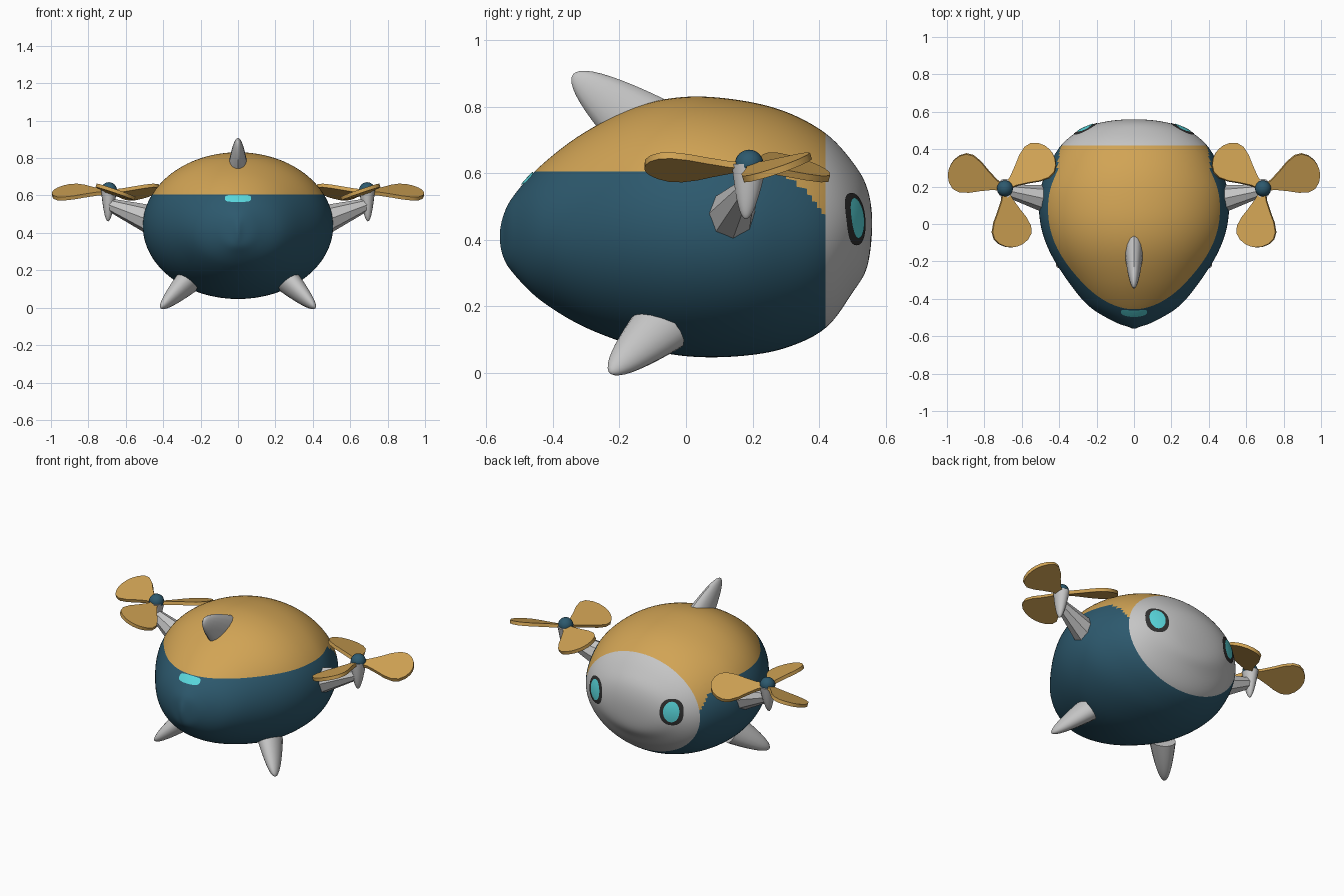
import bpy, bmesh
from math import sin, cos, pi, radians, sqrt, copysign
from mathutils import Vector, Matrix
from mathutils.bvhtree import BVHTree

cube = bpy.data.objects.get("Cube")
if cube:
    bpy.data.objects.remove(cube, do_unlink=True)


def material(name, rgb):
    m = bpy.data.materials.new(name)
    m.use_nodes = True
    m.diffuse_color = (*rgb, 1)
    m.node_tree.nodes["Principled BSDF"].inputs["Base Color"].default_value = (*rgb, 1)
    return m


GOLD = material("warm_gold", (0.64, 0.37, 0.09))
BLUE = material("deep_blue", (0.026, 0.1, 0.155))
WHITE = material("pale_grey", (0.56, 0.56, 0.56))
CYAN = material("bright_cyan", (0.1, 0.68, 0.72))
DARK = material("charcoal", (0.03, 0.03, 0.03))


def finish(name, bm, mats, angle=40, recalc=True):
    if recalc:
        bmesh.ops.recalc_face_normals(bm, faces=bm.faces)
    mesh = bpy.data.meshes.new(name)
    bm.to_mesh(mesh)
    bm.free()
    for m in mats:
        mesh.materials.append(m)
    ob = bpy.data.objects.new(name, mesh)
    bpy.context.collection.objects.link(ob)
    bpy.ops.object.select_all(action='DESELECT')
    ob.select_set(True)
    bpy.context.view_layer.objects.active = ob
    bpy.ops.object.shade_smooth_by_angle(angle=radians(angle))
    return ob


def skin(bm, rings):
    """Join equal rings of points with quads and cap both ends."""
    loops = [[bm.verts.new(p) for p in r] for r in rings]
    n = len(loops[0])
    for a, b in zip(loops, loops[1:]):
        for i in range(n):
            j = (i + 1) % n
            bm.faces.new((a[i], a[j], b[j], b[i]))
    bm.faces.new(loops[0])
    bm.faces.new(loops[-1])


def spike(name, base, tip, wide, w, h, mat, end=0.0, sides=16):
    """Elliptical tapered part: rounded tip, or a straight cone if end > 0."""
    base, tip = Vector(base), Vector(tip)
    axis = (tip - base).normalized()
    wide = Vector(wide)
    u = (wide - axis * wide.dot(axis)).normalized()
    v = axis.cross(u)
    steps = 1 if end else 10
    rings = []
    for k in range(steps + 1):
        t = k / steps
        if end:
            f = 1 + (end - 1) * t
        else:
            t = 1 - (1 - t) ** 2
            f = max(sqrt(1 - t), 0.02)
        c = base.lerp(tip, t)
        rings.append([c + u * w * f * cos(a) + v * h * f * sin(a)
                      for a in (2 * pi * i / sides for i in range(sides))])
    bm = bmesh.new()
    skin(bm, rings)
    return finish(name, bm, [mat])


# Egg-shaped body: stations of y, half width, bottom, top
stations = [Vector(s) for s in (
    (-.56, 0, .41, .41), (-.55, .03, .35, .47), (-.52, .11, .3, .53),
    (-.44, .24, .22, .62), (-.31, .35, .14, .72), (-.15, .45, .08, .8),
    (0, .5, .05, .83), (.16, .505, .05, .82), (.3, .46, .075, .785),
    (.42, .39, .135, .72), (.5, .29, .24, .635), (.545, .165, .32, .555),
    (.56, 0, .45, .45))]


def reflect(s):
    return Vector((s[0], -s[1], s[3], s[2]))


def spline(pts, steps):
    ext = [reflect(pts[1])] + pts + [reflect(pts[-2])]
    for a, b, c, d in zip(ext, ext[1:], ext[2:], ext[3:]):
        for k in range(steps):
            t = k / steps
            yield b + (c - a) * t / 2 + (a * 2 - b * 5 + c * 4 - d) * t * t / 2 \
                + (b * 3 - a - c * 3 + d) * t ** 3 / 2
    yield pts[-1]


SIDES = 112
rings = []
for y, hw, lo, hi in spline(stations, 8):
    hw, half = max(hw, 0.0005), max((hi - lo) / 2, 0.0005)
    rings.append([(hw * cos(a), y, (lo + hi) / 2 + half * sin(a))
                  for a in (2 * pi * i / SIDES for i in range(SIDES))])
bm = bmesh.new()
skin(bm, rings)
SEAM = 0.605
bmesh.ops.bisect_plane(bm, geom=bm.verts[:] + bm.edges[:] + bm.faces[:],
                       plane_co=(0, 0, SEAM), plane_no=(0, 0, 1))
# Gold upper shell dips beside the pale face mask; the rest is blue
for f in bm.faces:
    c = f.calc_center_median()
    seam = SEAM - 5 * max(0, c.y - 0.25) ** 2
    f.material_index = 2 if c.y > 0.42 else 1 if c.z > seam else 0
surface = BVHTree.FromBMesh(bm)
finish("body", bm, [BLUE, GOLD, WHITE])


def plate(name, cx, cz, hw, hh, side, lift, mat, power=1.0):
    """Thin rounded plate laid on the body, facing side * y."""
    bm = bmesh.new()
    n, loops = 32, []

    def place(x, z):
        hit, normal, _, _ = surface.ray_cast(Vector((x, 2 * side, z)), Vector((0, -side, 0)))
        if normal.y * side < 0:
            normal = -normal
        return bm.verts.new(hit + normal * lift)

    centre = place(cx, cz)
    for k in range(1, 6):
        loop = []
        for i in range(n):
            c, s = cos(2 * pi * i / n), sin(2 * pi * i / n)
            loop.append(place(cx + hw * k / 5 * copysign(abs(c) ** power, c),
                              cz + hh * k / 5 * copysign(abs(s) ** power, s)))
        loops.append(loop)
    for i in range(n):
        j = (i + 1) % n
        bm.faces.new((centre, loops[0][i], loops[0][j]))
        for a, b in zip(loops, loops[1:]):
            bm.faces.new((a[i], b[i], b[j], a[j]))
    bm.normal_update()
    if sum(f.normal.y for f in bm.faces) * side < 0:
        bmesh.ops.reverse_faces(bm, faces=bm.faces)
    finish(name, bm, [mat], recalc=False)


# Outline of one propeller blade: radius, half width
BLADE = [(0, .012), (.06, .03), (.12, .062), (.17, .092), (.22, .11),
         (.26, .105), (.29, .08), (.31, .045), (.317, .012)]


def propeller(name, hub, side):
    bm = bmesh.new()
    outline = BLADE + [(r, -w) for r, w in reversed(BLADE)]
    for k in range(3):
        turn = Matrix.Rotation(radians(21 + 120 * k), 4, 'Z') @ Matrix.Rotation(radians(19), 4, 'X')
        rings = []
        for z in (-0.01, 0.01):
            pts = [turn @ Vector((r, w, z)) for r, w in outline]
            rings.append([hub + Vector((p.x * side, p.y, p.z)) for p in pts])
        skin(bm, rings)
    finish(name, bm, [GOLD], 35)


# Top fin and tail light
spike("top_fin", (0, -.12, .73), (0, -.34, .897), (0, .6, .8), .11, .055, WHITE)
plate("tail_light", 0, .582, .07, .019, -1, .004, CYAN, .6)

# Paired parts
for label, s in (("left", 1), ("right", -1)):
    plate(label + "_eye_rim", .258 * s, .462, .062, .078, 1, .003, DARK, .85)
    plate(label + "_eye", .258 * s, .465, .042, .06, 1, .006, CYAN)
    spike(label + "_foot", (.27 * s, -.075, .14), (.412 * s, -.228, 0),
          (0, .165, -.08), .09, .065, WHITE)
    spike(label + "_arm", (.45 * s, .13, .465), (.685 * s, .18, .55),
          (0, 0, 1), .082, .078, WHITE, end=.42, sides=8)
    spike(label + "_motor_pod", (.69 * s, .19, .625), (.695 * s, .18, .462),
          (0, 1, 0), .052, .042, WHITE)
    hub = Vector((.69 * s, .19, .618))
    propeller(label + "_propeller", hub, s)
    bm = bmesh.new()
    bmesh.ops.create_uvsphere(bm, u_segments=20, v_segments=12, radius=.043,
                              matrix=Matrix.Translation(hub + Vector((0, 0, .01))))
    finish(label + "_hub", bm, [BLUE])
